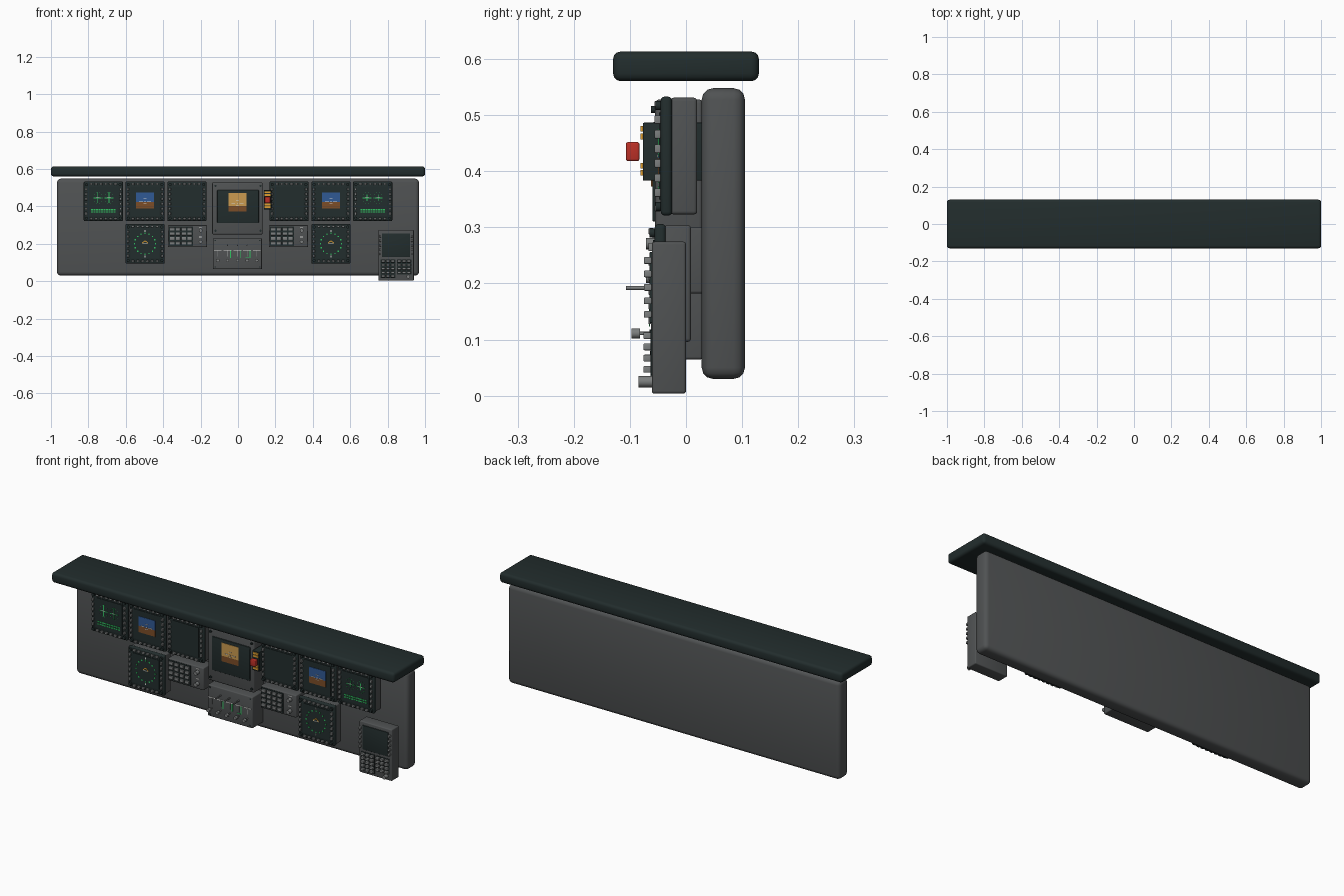
import bpy, bmesh, math
from mathutils import Matrix, Vector

if "Cube" in bpy.data.objects:
    bpy.data.objects.remove(bpy.data.objects["Cube"])


def material(name, rgb):
    m = bpy.data.materials.new(name)
    m.use_nodes = True
    m.diffuse_color = (*rgb, 1)
    m.node_tree.nodes["Principled BSDF"].inputs["Base Color"].default_value = (*rgb, 1)
    return m


DARK = material("dark shell", (0.016, 0.026, 0.026))
GREY = material("panel grey", (0.08, 0.085, 0.087))
KEY = material("key grey", (0.2, 0.21, 0.21))
WHITE = material("marking white", (0.7, 0.7, 0.68))
GREEN = material("display green", (0.03, 0.55, 0.12))
BLUE = material("sky blue", (0.03, 0.1, 0.3))
BROWN = material("ground brown", (0.2, 0.075, 0.02))
TAN = material("map tan", (0.6, 0.33, 0.08))
AMBER = material("caution amber", (0.75, 0.35, 0.03))
RED = material("warning red", (0.5, 0.03, 0.02))


def finish(name, bm, mat):
    mesh = bpy.data.meshes.new(name)
    bm.to_mesh(mesh)
    bm.free()
    mesh.materials.append(mat)
    ob = bpy.data.objects.new(name, mesh)
    bpy.context.collection.objects.link(ob)
    bpy.ops.object.select_all(action="DESELECT")
    ob.select_set(True)
    bpy.context.view_layer.objects.active = ob
    bpy.ops.object.shade_smooth_by_angle(angle=math.radians(35))
    return ob


def blocks(name, mat, y, cells, bevel=0, tilt=0):
    """Boxes spanning y = (front, back); each cell is x, z, width, height."""
    bm = bmesh.new()
    for x, z, w, h in cells:
        place = Matrix.Translation((x, sum(y) / 2, z)) @ Matrix.Rotation(tilt, 4, "Y")
        bmesh.ops.create_cube(bm, size=1, matrix=place @ Matrix.Diagonal((w, y[1] - y[0], h, 1)))
    if bevel:
        bmesh.ops.bevel(bm, geom=bm.edges[:], offset=bevel, segments=3, profile=0.5, affect="EDGES")
    return finish(name, bm, mat)


def knobs(name, mat, y, spots, radius):
    """Round knobs facing the front."""
    bm = bmesh.new()
    for x, z in spots:
        place = Matrix.Translation((x, sum(y) / 2, z)) @ Matrix.Rotation(math.pi / 2, 4, "X")
        bmesh.ops.create_cone(bm, cap_ends=True, segments=16, radius1=radius, radius2=radius,
                              depth=y[1] - y[0], matrix=place)
    return finish(name, bm, mat)


def grid(x, z, cols, rows, dx, dz, w, h):
    return [(x + (c - (cols - 1) / 2) * dx, z + (r - (rows - 1) / 2) * dz, w, h)
            for c in range(cols) for r in range(rows)]


def display(name, x, z, shift=0):
    """Square display: grey body, dark bezel, screen and a ring of keys. Returns screen front."""
    blocks(name + "_body", GREY, (-0.028 + shift, 0.02 + shift), [(x, z, 0.2, 0.208)], 0.006)
    front = -0.045 + shift
    blocks(name + "_bezel", DARK, (front, -0.025 + shift), [(x, z, 0.21, 0.212)], 0.007)
    blocks(name + "_screen", DARK, (front - 0.003, front), [(x, z, 0.155, 0.155)])
    keys = grid(x, z, 6, 2, 0.026, 0.186, 0.015, 0.011) + grid(x, z, 2, 6, 0.184, 0.026, 0.011, 0.015)
    blocks(name + "_keys", KEY, (front - 0.011, front), keys, 0.002)
    knobs(name + "_corner_knobs", DARK, (front - 0.009, front),
          [(x + a * 0.09, z + b * 0.09) for a in (-1, 1) for b in (-1, 1)], 0.008)
    return front - 0.003


def plates(name, mat, front, cells, tilt=0):
    return blocks(name, mat, (front - 0.002, front), cells, 0, tilt)


def horizon(name, x, z, front, sky, w, h, split):
    """Two-tone attitude picture with a small aircraft mark."""
    low = h * split
    plates(name + "_ground", BROWN, front, [(x, z - h / 2 + low / 2, w, low)])
    plates(name + "_sky", sky, front, [(x, z + low / 2, w, h - low)])
    marks = [(x + s * w * 0.22, z - 0.005, w * 0.2, 0.003) for s in (-1, 1)] + [(x, z - 0.005, 0.005, 0.005)]
    marks += [(x, z + d, w * 0.16, 0.002) for d in (0.01, -0.015)]
    plates(name + "_aircraft_mark", WHITE, front - 0.002, marks)


# Main structure
blocks("glareshield", DARK, (-0.13, 0.13), [(0, 0.587, 2, 0.053)], 0.014)
blocks("main_panel", GREY, (0.028, 0.105), [(0, 0.289, 1.936, 0.518)], 0.02)

# Left and right display groups
for side, s in (("right", -1), ("left", 1)):
    # Engine display: gauges above, bar rows below
    x, z = s * 0.72, 0.427
    f = display(side + "_engine_display", x, z)
    rows = grid(x, 0.376, 10, 2, 0.0135, 0.012, 0.011, 0.006)
    plates(side + "_engine_rows", GREEN, f, rows)
    gauges = []
    for g in (-0.03, 0.03):
        gauges += [(x + g, 0.447, 0.005, 0.06 if s < 0 else 0.035), (x + g, 0.445, 0.042, 0.004)]
        gauges += [(x + g + 0.024 * math.cos(a), 0.445 + 0.03 * math.sin(a), 0.003, 0.003)
                   for a in (k * math.pi / 5 for k in range(10))]
    plates(side + "_engine_gauges", GREEN, f, gauges)
    plates(side + "_engine_needles", WHITE, f - 0.002,
           [(x + g, 0.447, 0.02, 0.003) for g in (-0.03, 0.03)])

    # Attitude display
    x = s * 0.497
    f = display(side + "_attitude_display", x, z)
    horizon(side + "_attitude", x, 0.432, f, BLUE, 0.098, 0.084, 0.4)

    # Blank inner display
    display(side + "_inner_display", s * 0.273, z)

    # Compass display
    z = 0.2
    f = display(side + "_compass_display", x, z, -0.011)
    ticks = [(k * math.pi / 8) for k in range(16)]
    plates(side + "_compass_ticks", GREEN, f,
           [(x + 0.056 * math.cos(a), z + 0.056 * math.sin(a), 0.007, 0.007) for a in ticks])
    plates(side + "_compass_cardinals", WHITE, f,
           [(x, z + 0.068, 0.004, 0.01), (x, z - 0.068, 0.004, 0.01)])
    for d in (-1, 1):
        plates(f"{side}_heading_arrow_{'left' if d > 0 else 'right'}", AMBER, f,
               [(x + d * 0.008, z + 0.01, 0.02, 0.004)], d * 0.7)
    plates(side + "_heading_base", WHITE, f, [(x, z + 0.002, 0.032, 0.003)])

    # Keypad
    x, z = s * 0.27, 0.241
    blocks(side + "_keypad_body", GREY, (-0.05, 0.03), [(x, z, 0.208, 0.118)], 0.005)
    plates(side + "_keypad_backing", DARK, -0.05, [(x - 0.035, z, 0.13, 0.104)])
    blocks(side + "_keypad_keys", KEY, (-0.06, -0.05),
           grid(x - 0.035, z, 4, 4, 0.031, 0.025, 0.024, 0.016), 0.002)
    knobs(side + "_keypad_knobs", KEY, (-0.071, -0.05), [(x + 0.07, z + d) for d in (-0.03, 0.03)], 0.01)
    plates(side + "_keypad_lamps", WHITE, -0.05, [(x + 0.07, z + d, 0.016, 0.004) for d in (-0.005, 0.048)])

# Central display
blocks("center_display_housing", GREY, (-0.055, 0.03), [(-0.003, 0.389, 0.27, 0.278)], 0.007)
blocks("center_display_bezel", DARK, (-0.06, -0.05), [(0, 0.399, 0.222, 0.177)], 0.003)
horizon("center_map", -0.003, 0.422, -0.06, TAN, 0.098, 0.098, 0.3)
knobs("center_display_knobs", DARK, (-0.062, -0.05),
      [(a * 0.12, z) for a in (-1, 1) for z in (0.27, 0.51)], 0.006)

# Warning light cluster
blocks("warning_box", DARK, (-0.077, 0.03), [(0.158, 0.435, 0.04, 0.103)], 0.002)
blocks("warning_lamps", AMBER, (-0.081, -0.077), [(0.158, z, 0.03, 0.01) for z in (0.397, 0.41, 0.462, 0.476)])
blocks("warning_button", RED, (-0.107, -0.083), [(0.158, 0.435, 0.03, 0.034)], 0.004)

# Central lower control panel with markings, levers and knobs
blocks("center_control_panel", GREY, (-0.062, 0.03), [(-0.003, 0.147, 0.262, 0.165)], 0.005)
spots = [-0.108, -0.056, -0.003, 0.049, 0.1]
plates("control_marks", WHITE, -0.062, [(x, 0.166, 0.042, 0.004) for x in spots])
plates("control_stems", KEY, -0.062, [(x, 0.148, 0.004, 0.03) for x in spots])
plates("control_green_marks", GREEN, -0.064,
       [(x + 0.015, 0.145, 0.005, 0.04) for x in spots[1:4]] + [(0.049, 0.125, 0.018, 0.004)])
knobs("control_levers", KEY, (-0.107, -0.062), [(x, 0.192) for x in spots[1:4]], 0.0035)
knobs("control_knobs", KEY, (-0.097, -0.082), [(x, 0.111) for x in spots], 0.009)
knobs("control_knob_shafts", KEY, (-0.082, -0.062), [(x, 0.111) for x in spots], 0.003)
blocks("control_panel_screws", DARK, (-0.064, -0.06), grid(-0.003, 0.147, 2, 2, 0.238, 0.142, 0.007, 0.007))

# Handheld-style keypad terminal on the left end
tx = 0.845
blocks("terminal_body", GREY, (-0.061, 0), [(tx, 0.139, 0.19, 0.271)], 0.005)
blocks("terminal_screen", DARK, (-0.065, -0.055), [(tx, 0.193, 0.15, 0.127)], 0.002)
blocks("terminal_side_keys", KEY, (-0.075, -0.061), grid(tx, 0.193, 2, 5, 0.17, 0.024, 0.011, 0.012), 0.002)
plates("terminal_key_backing", DARK, -0.061, [(tx - 0.043, 0.067, 0.078, 0.1), (tx + 0.043, 0.077, 0.078, 0.08)])
blocks("terminal_left_keys", KEY, (-0.076, -0.061), grid(tx + 0.043, 0.077, 3, 4, 0.026, 0.02, 0.02, 0.012), 0.002)
blocks("terminal_right_keys", KEY, (-0.076, -0.061), grid(tx - 0.043, 0.067, 3, 5, 0.026, 0.02, 0.02, 0.012), 0.002)
knobs("terminal_knob", KEY, (-0.085, -0.061), [(0.91, 0.025)], 0.01)
